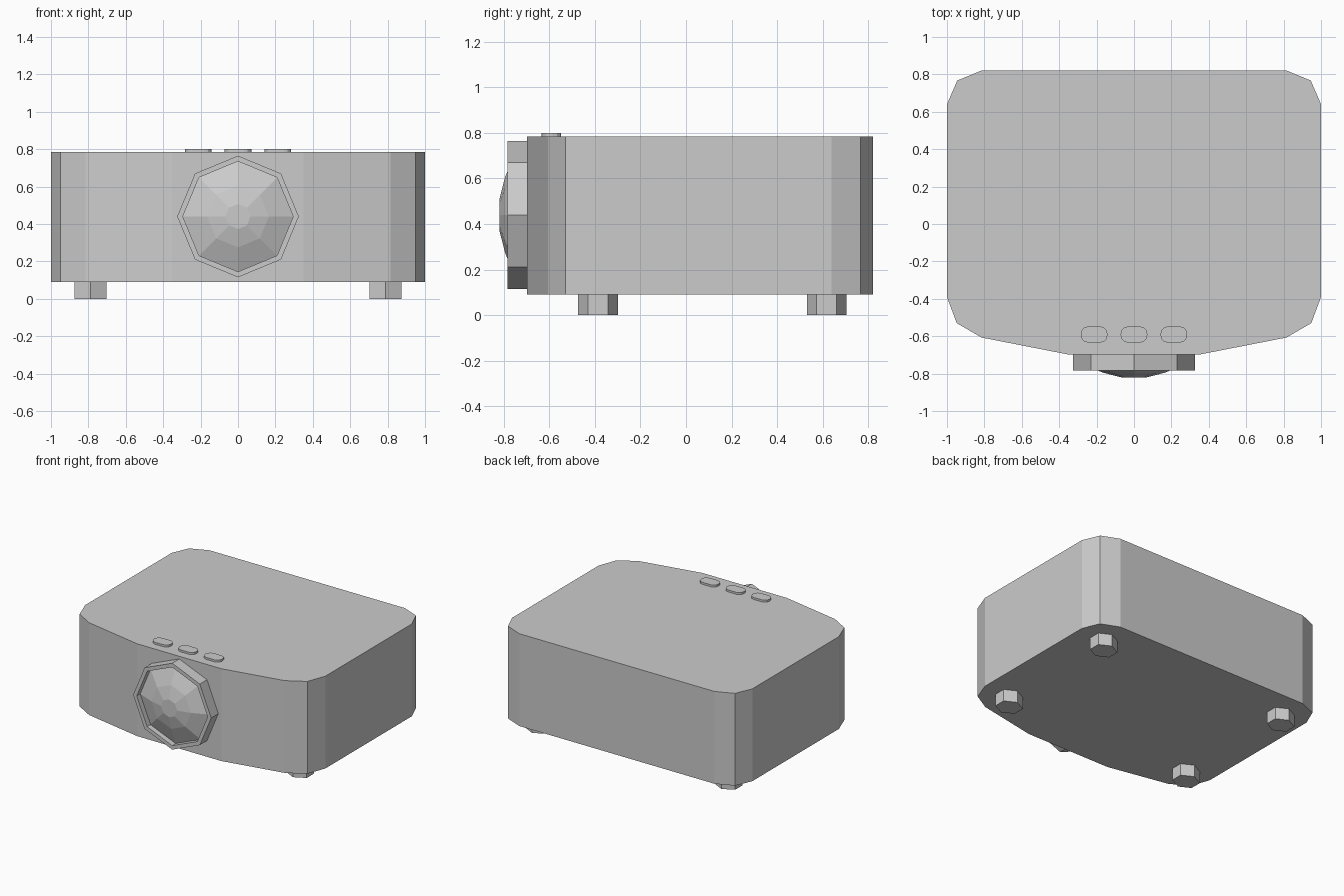
import bpy
from math import cos, sin, tau, radians

if "Cube" in bpy.data.objects:
    bpy.data.objects.remove(bpy.data.objects["Cube"])


def make_object(name, verts, faces):
    mesh = bpy.data.meshes.new(name)
    mesh.from_pydata(verts, [], faces)
    mesh.update()
    obj = bpy.data.objects.new(name, mesh)
    bpy.context.collection.objects.link(obj)
    return obj


def prism(name, outline, z0, z1):
    """Extrude a counter-clockwise outline from z0 to z1."""
    n = len(outline)
    verts = [(x, y, z) for z in (z0, z1) for x, y in outline]
    faces = [tuple(reversed(range(n))), tuple(range(n, 2 * n))]
    faces += [(i, (i + 1) % n, n + (i + 1) % n, n + i) for i in range(n)]
    return make_object(name, verts, faces)


def front_lathe(name, profile, z, sides=8, closed=False):
    """Turn (radius, y) points about a front-to-back axis at height z."""
    n, m = sides, len(profile)
    verts = [(r * cos(tau * i / n), y, z + r * sin(tau * i / n))
             for r, y in profile for i in range(n)]
    faces = []
    for k in range(m if closed else m - 1):
        a, b = k * n, (k + 1) % m * n
        faces += [(a + i, a + (i + 1) % n, b + (i + 1) % n, b + i) for i in range(n)]
    if not closed:
        faces += [tuple(reversed(range(n))), tuple(range((m - 1) * n, m * n))]
    return make_object(name, verts, faces)


# Body: bowed front and chamfered corners, mirrored across x
right_half = [(0.35, -0.698), (0.815, -0.607), (0.948, -0.53), (1, -0.39),
              (1, 0.64), (0.945, 0.767), (0.812, 0.822)]
outline = right_half + [(-x, y) for x, y in reversed(right_half)]
prism("projector_body", outline, 0.09, 0.785)

# Lens housing ring and faceted dome set into it
LENS_Z = 0.44
front_lathe("lens_ring", [(0.325, -0.66), (0.325, -0.783),
                          (0.295, -0.783), (0.295, -0.66)], LENS_Z, closed=True)
front_lathe("lens_glass", [(0.295, -0.68), (0.295, -0.742), (0.165, -0.795),
                           (0.067, -0.82)], LENS_Z)

# Three rounded buttons on the top
W, D, R = 0.071, 0.043, 0.038
button = []
for sx, sy, start in ((1, 1, 0), (-1, 1, 90), (-1, -1, 180), (1, -1, 270)):
    for step in range(4):
        a = radians(start + 30 * step)
        button.append((sx * (W - R) * 1.0 + R * cos(a), sy * (D - R) + R * sin(a)))
for label, cx in (("left", -0.213), ("middle", 0), ("right", 0.213)):
    prism(label + "_button", [(cx + x, -0.591 + y) for x, y in button], 0.77, 0.80)

# Four hexagonal feet
for side, cx in (("left", -0.788), ("right", 0.788)):
    for end, cy in (("front", -0.386), ("back", 0.618)):
        hexagon = [(cx - 0.0985 * sin(tau * i / 6), cy + 0.0875 * cos(tau * i / 6))
                   for i in range(6)]
        prism(f"{end}_{side}_foot", hexagon, 0, 0.095)
